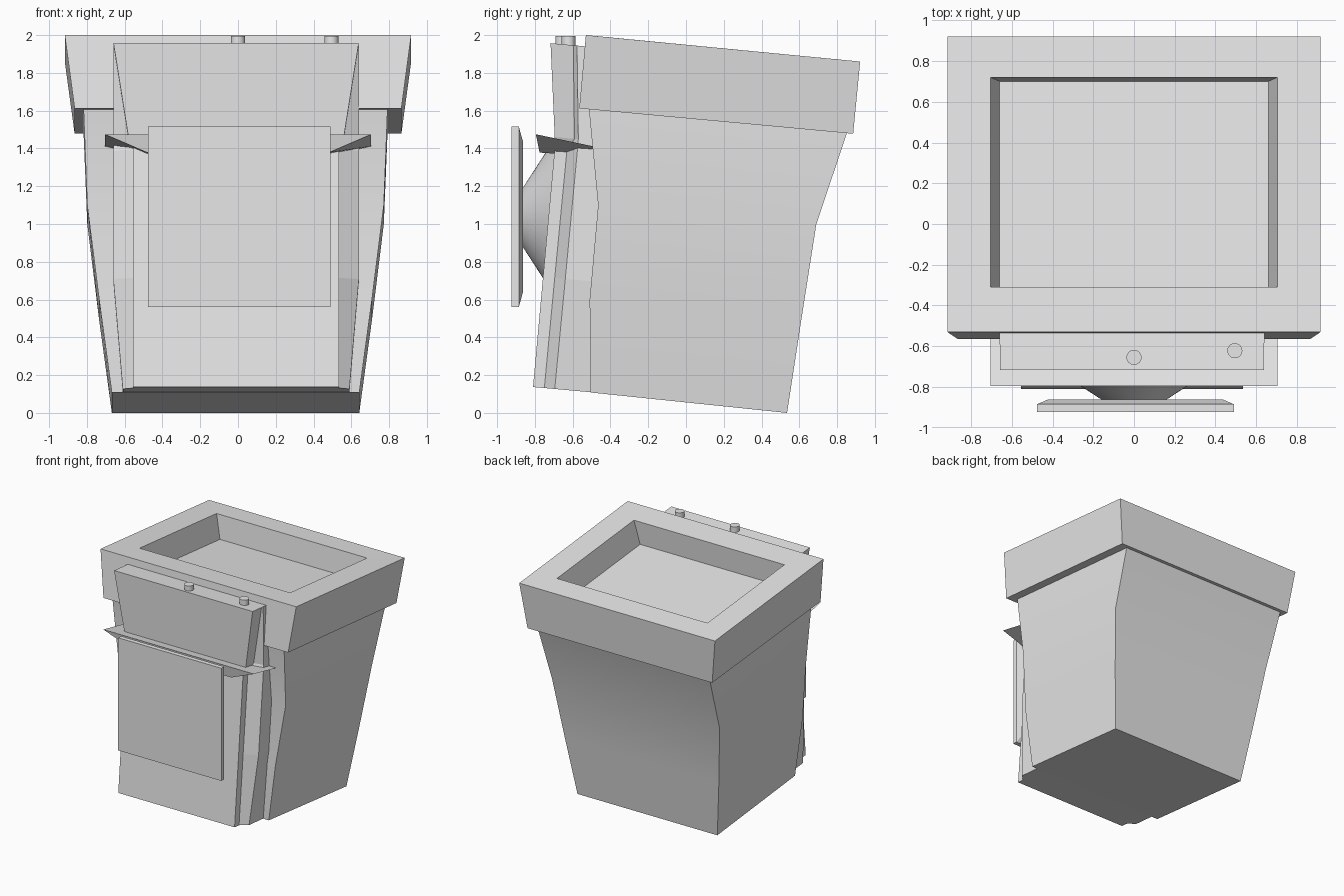
import bpy, bmesh, math
from mathutils import Matrix

if "Cube" in bpy.data.objects:
    bpy.data.objects.remove(bpy.data.objects["Cube"], do_unlink=True)

grey = bpy.data.materials.new("light_grey")
grey.use_nodes = True
grey.diffuse_color = (0.8, 0.8, 0.8, 1)
grey.node_tree.nodes["Principled BSDF"].inputs["Base Color"].default_value = (0.8, 0.8, 0.8, 1)


def finish(name, bm, smooth=False):
    bmesh.ops.recalc_face_normals(bm, faces=bm.faces)
    mesh = bpy.data.meshes.new(name)
    bm.to_mesh(mesh)
    bm.free()
    mesh.materials.append(grey)
    obj = bpy.data.objects.new(name, mesh)
    bpy.context.collection.objects.link(obj)
    if smooth:
        bpy.ops.object.select_all(action='DESELECT')
        obj.select_set(True)
        bpy.context.view_layer.objects.active = obj
        bpy.ops.object.shade_smooth_by_angle(angle=math.radians(30))
    return obj


def loft(name, rings, smooth=False):
    """Skin a list of equal rings and cap both ends."""
    bm = bmesh.new()
    loops = [[bm.verts.new(p) for p in r] for r in rings]
    n = len(loops[0])
    for a, b in zip(loops, loops[1:]):
        for i in range(n):
            j = (i + 1) % n
            bm.faces.new((a[i], a[j], b[j], b[i]))
    bm.faces.new(loops[0][::-1])
    bm.faces.new(loops[-1])
    return finish(name, bm, smooth)


def ring(hw, front, back, cx=0.0):
    """Four-cornered ring from half width and the (y, z) of front and back."""
    return [(cx - hw, *front), (cx + hw, *front), (cx + hw, *back), (cx - hw, *back)]


def cylinder(name, r1, r2, depth, matrix, segments):
    bm = bmesh.new()
    bmesh.ops.create_cone(bm, cap_ends=True, segments=segments, radius1=r1,
                          radius2=r2, depth=depth, matrix=matrix)
    return finish(name, bm, True)


# Tapered, backward leaning body
loft("body", [
    ring(0.655, (-0.505, 0.108), (0.535, 0.0), -0.013),
    ring(0.722, (-0.51, 0.60), (0.61, 0.49), -0.013),
    ring(0.785, (-0.465, 1.10), (0.69, 1.00), -0.013),
    ring(0.805, (-0.515, 1.62), (0.855, 1.49), -0.013),
], True)

# Overhanging rim with a sunken tray in its top
loft("rim", [
    ring(0.865, (-0.565, 1.612), (0.885, 1.478)),
    ring(0.917, (-0.53, 2.0), (0.922, 1.86)),
    ring(0.705, (-0.31, 1.979), (0.72, 1.879)),
    ring(0.66, (-0.329, 1.779), (0.701, 1.679)),
])


# Front panel with stepped, chamfered sides
def panel_ring(yf, zf, inner, outer, step, chamfer):
    half = [(inner, yf), (inner, yf + step), (outer, yf + chamfer), (outer, -0.42)]
    pts = half + [(-x, y) for x, y in reversed(half)]
    return [(x - 0.01, y, zf - 0.09 * (y - yf)) for x, y in pts]


loft("front_panel", [
    panel_ring(-0.81, 0.137, 0.545, 0.60, 0.06, 0.115),
    panel_ring(-0.757, 0.72, 0.545, 0.65, 0.062, 0.118),
    panel_ring(-0.695, 1.40, 0.545, 0.65, 0.065, 0.12),
    panel_ring(-0.695, 1.46, 0.57, 0.65, 0.105, 0.125),
    panel_ring(-0.717, 1.957, 0.649, 0.65, 0.12, 0.14),
])

# Flared ledge across the panel
loft("ledge", [
    ring(0.48, (-0.775, 1.378), (-0.50, 1.36)),
    ring(0.705, (-0.795, 1.475), (-0.495, 1.412)),
])

# Square front plate with a chamfered back, on a conical mount
loft("front_plate", [
    [(0.007 + sx * hx, y, 1.038 + sz * hz)
     for sx, sz in ((-1, -1), (1, -1), (1, 1), (-1, 1))]
    for y, hx, hz in ((-0.923, 0.483, 0.477), (-0.885, 0.483, 0.477), (-0.862, 0.43, 0.395))
])
cylinder("cone_mount", 0.41, 0.155, 0.165,
         Matrix.Translation((0, -0.7825, 1.035)) @ Matrix.Rotation(math.radians(90), 4, 'X'), 48)

# Two small knobs on the panel top
for name, x, y in (("middle_knob", 0.0, -0.655), ("left_knob", 0.495, -0.622)):
    cylinder(name, 0.037, 0.037, 0.07, Matrix.Translation((x, y, 1.96)), 24)
